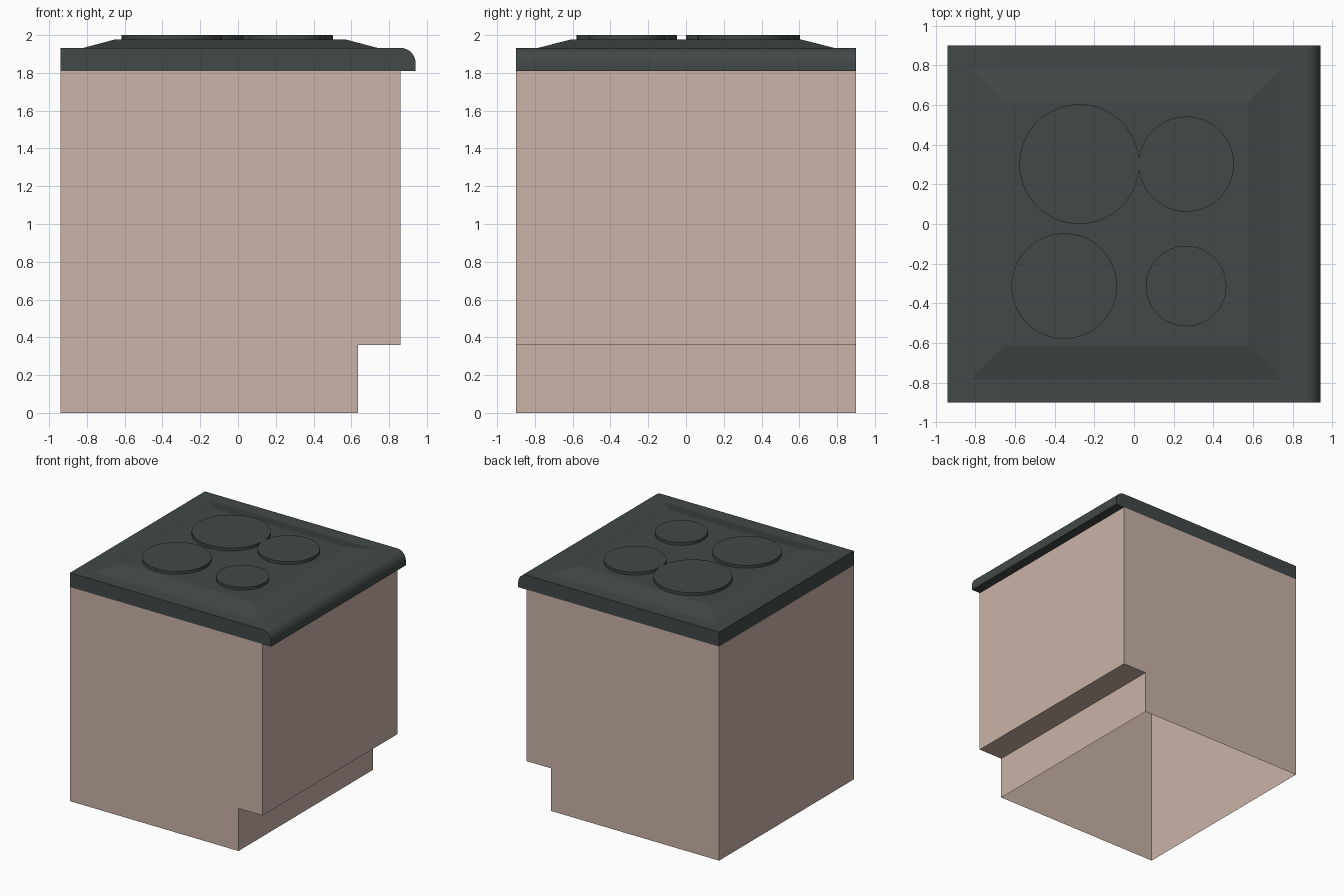
import bpy, bmesh
from math import sin, cos, pi, radians

cube = bpy.data.objects.get("Cube")
if cube:
    bpy.data.objects.remove(cube, do_unlink=True)


def material(name, rgb):
    m = bpy.data.materials.new(name)
    m.use_nodes = True
    m.diffuse_color = (*rgb, 1)
    m.node_tree.nodes["Principled BSDF"].inputs["Base Color"].default_value = (*rgb, 1)
    return m


beige = material("beige cabinet", (0.59, 0.45, 0.385))
slate = material("dark slate", (0.054, 0.066, 0.065))


def finish(bm, name, mat, smooth=False):
    bmesh.ops.recalc_face_normals(bm, faces=bm.faces)
    mesh = bpy.data.meshes.new(name)
    bm.to_mesh(mesh)
    bm.free()
    mesh.materials.append(mat)
    obj = bpy.data.objects.new(name, mesh)
    bpy.context.collection.objects.link(obj)
    if smooth:
        bpy.ops.object.select_all(action="DESELECT")
        obj.select_set(True)
        bpy.context.view_layer.objects.active = obj
        bpy.ops.object.shade_smooth_by_angle(angle=radians(35))
    return obj


def extrude_profile(points, half_depth):
    """Solid made by sweeping an x-z outline along y."""
    bm = bmesh.new()
    face = bm.faces.new([bm.verts.new((x, -half_depth, z)) for x, z in points])
    swept = bmesh.ops.extrude_face_region(bm, geom=[face], use_keep_orig=True)
    for v in swept["geom"]:
        if isinstance(v, bmesh.types.BMVert):
            v.co.y = half_depth
    return bm


LEFT, DEPTH = -0.94, 0.9
BODY_TOP, SLAB_TOP, PLATE_TOP = 1.81, 1.932, 1.976

# Cabinet body with toe recess, hollow and open underneath and under the worktop
body = extrude_profile([(LEFT, 0), (0.635, 0), (0.635, 0.36), (0.86, 0.36),
                        (0.86, BODY_TOP), (LEFT, BODY_TOP)], DEPTH)
bmesh.ops.recalc_face_normals(body, faces=body.faces)
ends = [f for f in body.faces
        if all(v.co.z == 0 for v in f.verts)
        or all(abs(v.co.z - BODY_TOP) < 1e-4 for v in f.verts)]
bmesh.ops.delete(body, geom=ends, context="FACES")
finish(body, "cabinet_body", beige)

# Worktop slab with a rounded overhanging edge
R = 0.08
nose = [(0.94 - R + R * cos(a), SLAB_TOP - R + R * sin(a))
        for a in (i * pi / 16 for i in range(9))]
slab = extrude_profile([(LEFT, BODY_TOP), (0.94, BODY_TOP), *nose, (LEFT, SLAB_TOP)], DEPTH)
finish(slab, "worktop", slate, smooth=True)

# Raised hob plate with sloping sides
hob = bmesh.new()
rings = [[hob.verts.new((x, y, z)) for x, y in ((x0, -h), (x1, -h), (x1, h), (x0, h))]
         for x0, x1, h, z in ((-0.82, 0.74, 0.785, SLAB_TOP), (-0.655, 0.573, 0.613, PLATE_TOP))]
hob.faces.new(rings[1])
for i in range(4):
    j = (i + 1) % 4
    hob.faces.new((rings[0][i], rings[0][j], rings[1][j], rings[1][i]))
finish(hob, "hob_plate", slate)

# Four round hotplates
for name, x, y, r in (("back_left", 0.264, 0.302, 0.24), ("back_right", -0.276, 0.302, 0.302),
                      ("front_left", 0.263, -0.313, 0.203), ("front_right", -0.352, -0.313, 0.266)):
    disc = bmesh.new()
    bmesh.ops.create_cone(disc, cap_ends=True, segments=64, radius1=r, radius2=r,
                          depth=2 - PLATE_TOP)
    bmesh.ops.translate(disc, verts=disc.verts, vec=(x, y, (2 + PLATE_TOP) / 2))
    finish(disc, name + "_hotplate", slate, smooth=True)
